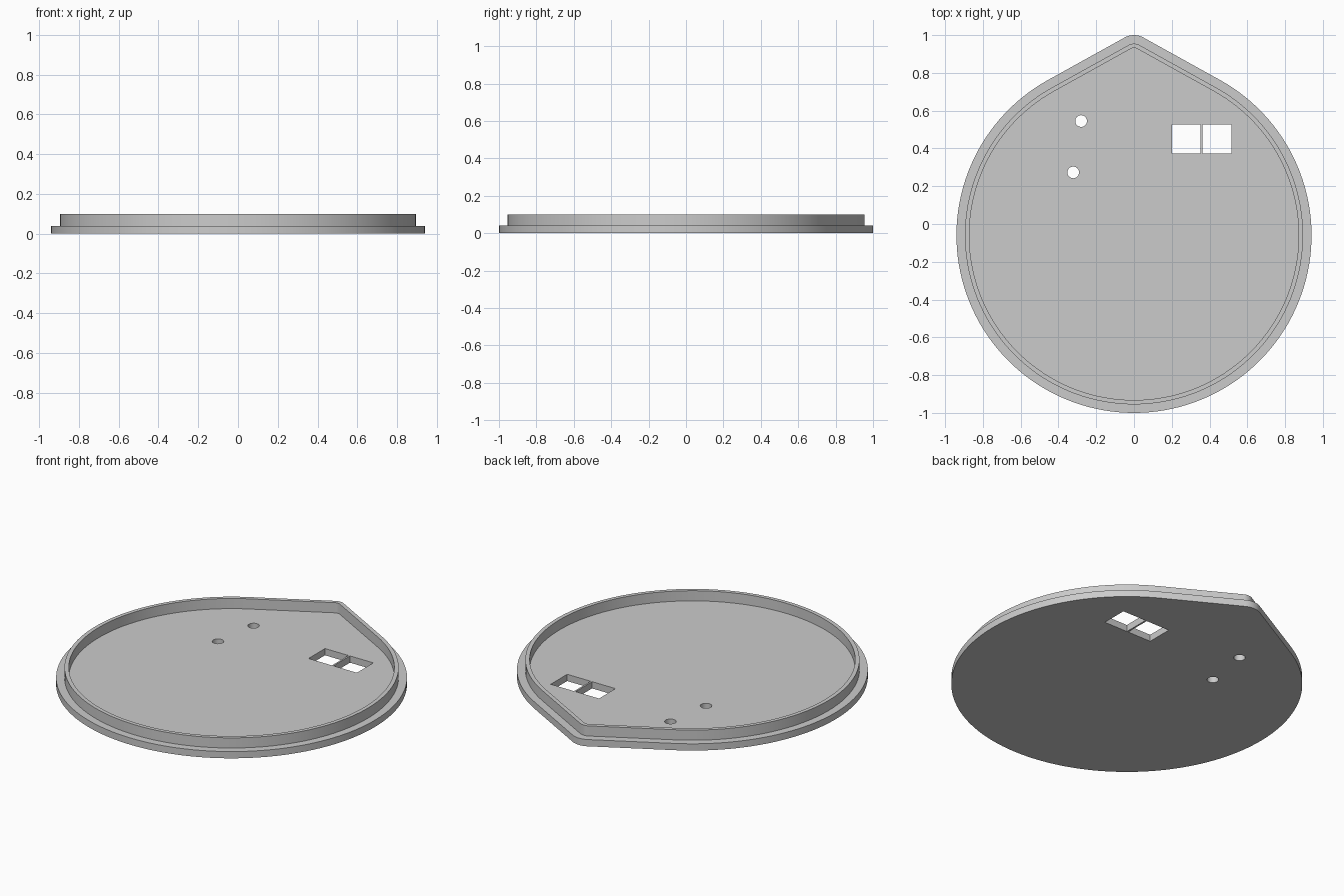
import bpy, bmesh, math

if "Cube" in bpy.data.objects:
    bpy.data.objects.remove(bpy.data.objects["Cube"], do_unlink=True)

RADIUS, CENTRE_Y = 0.94, -0.06
PHI = math.radians(61)              # where the round body meets the straight flanks
FLOOR, RIM = 0.04, 0.10

# Tip arc tangent to both flanks and reaching y = 1
apex = RADIUS / math.sin(PHI) + CENTRE_Y
TIP_R = (apex - 1) / (1 / math.sin(PHI) - 1)
TIP_Y = 1 - TIP_R

grey = bpy.data.materials.new("grey plastic")
grey.use_nodes = True
colour = (0.6, 0.6, 0.6, 1)
grey.diffuse_color = colour
grey.node_tree.nodes["Principled BSDF"].inputs["Base Color"].default_value = colour


def arc(cy, r, start, end, steps):
    angles = [start + (end - start) * i / steps for i in range(steps + 1)]
    return [(r * math.cos(a), cy + r * math.sin(a)) for a in angles]


def outline(inset):
    """Teardrop outline moved inward by inset."""
    body = arc(CENTRE_Y, RADIUS - inset, math.pi - PHI, 2 * math.pi + PHI, 120)
    tip = arc(TIP_Y, TIP_R - inset, PHI, math.pi - PHI, 10)
    return body + tip


def finish(bm, name):
    bmesh.ops.recalc_face_normals(bm, faces=bm.faces)
    mesh = bpy.data.meshes.new(name)
    bm.to_mesh(mesh)
    bm.free()
    mesh.materials.append(grey)
    obj = bpy.data.objects.new(name, mesh)
    bpy.context.collection.objects.link(obj)
    return obj


# Lid: stacked outlines for the flange, raised rim and recessed floor
bm = bmesh.new()
section = [(0, 0), (0, FLOOR), (0.045, FLOOR), (0.045, RIM), (0.068, RIM), (0.068, FLOOR)]
rings = [[bm.verts.new((x, y, z)) for x, y in outline(inset)] for inset, z in section]
for low, high in zip(rings, rings[1:]):
    for i in range(len(low)):
        j = (i + 1) % len(low)
        bm.faces.new((low[i], low[j], high[j], high[i]))
bm.faces.new(rings[0])
bm.faces.new(rings[-1])
lid = finish(bm, "lid")


def cut(points):
    """Cut a straight hole of the given shape through the floor."""
    bm = bmesh.new()
    face = bm.faces.new([bm.verts.new((x, y, -0.1)) for x, y in points])
    extruded = bmesh.ops.extrude_face_region(bm, geom=[face])["geom"]
    bmesh.ops.translate(bm, vec=(0, 0, 0.3),
                        verts=[v for v in extruded if isinstance(v, bmesh.types.BMVert)])
    cutter = finish(bm, "hole_cutter")
    cutter.hide_render = True
    mod = lid.modifiers.new("hole", "BOOLEAN")
    mod.operation, mod.solver, mod.object = "DIFFERENCE", "EXACT", cutter
    bpy.context.view_layer.objects.active = lid
    bpy.ops.object.modifier_apply(modifier=mod.name)
    bpy.data.objects.remove(cutter, do_unlink=True)


# Twin square windows with a thin bar between them
for left in (0.2, 0.363):
    right = left + 0.153
    cut([(left, 0.373), (right, 0.373), (right, 0.527), (left, 0.527)])

# Two small round holes
for hx, hy in ((-0.28, 0.545), (-0.322, 0.273)):
    cut([(hx + x, y) for x, y in arc(hy, 0.031, 0, 2 * math.pi, 32)[:-1]])

bpy.ops.object.select_all(action="DESELECT")
lid.select_set(True)
bpy.context.view_layer.objects.active = lid
bpy.ops.object.shade_smooth_by_angle(angle=math.radians(30))
